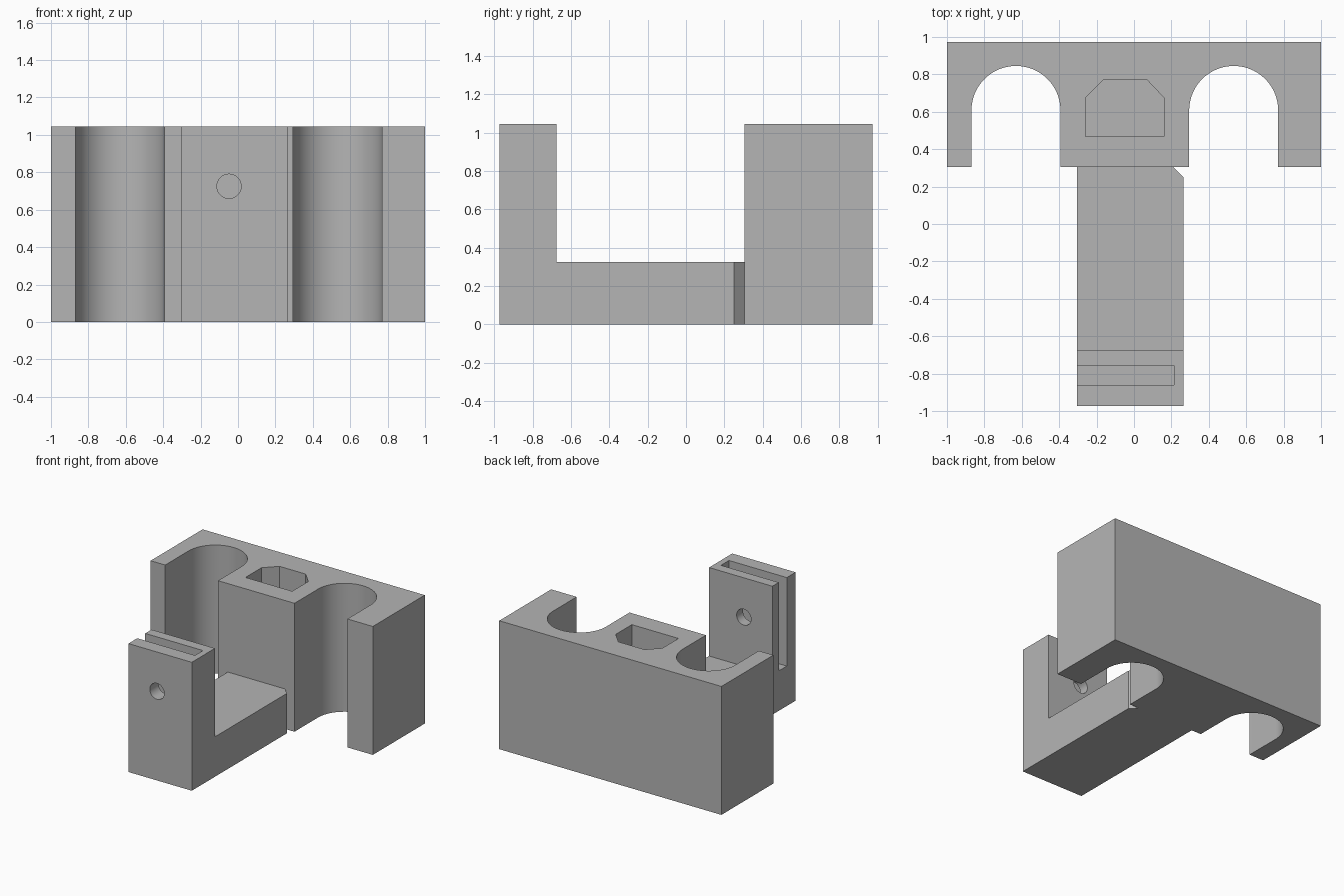
import bpy
import bmesh
from math import pi, cos, sin
from mathutils import Vector

cube = bpy.data.objects.get("Cube")
if cube:
    bpy.data.objects.remove(cube, do_unlink=True)

grey = bpy.data.materials.new("plain grey")
grey.use_nodes = True
colour = (0.46, 0.46, 0.46, 1)
grey.diffuse_color = colour
grey.node_tree.nodes["Principled BSDF"].inputs["Base Color"].default_value = colour

HEIGHT, FLOOR = 1.045, 0.325
FRONT, BACK, BLOCK_FRONT = -0.973, 0.973, 0.305
ARM_LEFT, ARM_RIGHT = 0.265, -0.305


def prism(name, outline, low, high, axis="z"):
    """Extrude a 2D outline along an axis."""
    place = {"x": lambda a, b, h: (h, a, b),
             "y": lambda a, b, h: (a, h, b),
             "z": lambda a, b, h: (a, b, h)}[axis]
    bm = bmesh.new()
    face = bm.faces.new([bm.verts.new(place(a, b, low)) for a, b in outline])
    top = bmesh.ops.extrude_face_region(bm, geom=[face])["geom"]
    shift = Vector(place(0, 0, high - low))
    bmesh.ops.translate(bm, vec=shift,
                        verts=[v for v in top if isinstance(v, bmesh.types.BMVert)])
    bmesh.ops.recalc_face_normals(bm, faces=bm.faces[:])
    mesh = bpy.data.meshes.new(name)
    bm.to_mesh(mesh)
    bm.free()
    mesh.materials.append(grey)
    obj = bpy.data.objects.new(name, mesh)
    bpy.context.collection.objects.link(obj)
    return obj


def combine(target, tool, operation):
    """Apply a boolean and discard the tool."""
    mod = target.modifiers.new(operation, "BOOLEAN")
    mod.operation, mod.solver, mod.object = operation, "EXACT", tool
    bpy.context.view_layer.objects.active = target
    bpy.ops.object.modifier_apply(modifier=mod.name)
    bpy.data.objects.remove(tool, do_unlink=True)


def arc(cx, cy, r, start, end, steps):
    return [(cx + r * cos(start + (end - start) * i / steps),
             cy + r * sin(start + (end - start) * i / steps)) for i in range(steps + 1)]


def rect(a0, b0, a1, b1):
    return [(a0, b0), (a1, b0), (a1, b1), (a0, b1)]


# Back block with two round-ended channels
outline = [(-1, BACK), (-1, BLOCK_FRONT)]
for centre in (-0.631, 0.533):
    r = 0.238
    outline.append((centre - r, BLOCK_FRONT))
    outline += arc(centre, 0.607, r, pi, 0, 40)
    outline.append((centre + r, BLOCK_FRONT))
outline += [(1, BLOCK_FRONT), (1, BACK)]
bracket = prism("bracket_body", outline, 0, HEIGHT)

# Nut pocket in the top of the block
pocket = [(-0.26, 0.468), (0.16, 0.468), (0.16, 0.675),
          (0.07, 0.77), (-0.165, 0.77), (-0.26, 0.675)]
combine(bracket, prism("pocket_cutter", pocket, FLOOR, HEIGHT + 0.1), "DIFFERENCE")

# L-shaped arm with upright front plate
profile = [(FRONT, 0), (0.4, 0), (0.4, FLOOR), (-0.675, FLOOR),
           (-0.675, HEIGHT), (FRONT, HEIGHT)]
arm = prism("arm", profile, ARM_RIGHT, ARM_LEFT, "x")

# Corner relief where the arm meets the block
relief = [(ARM_LEFT, 0.25), (0.4, 0.25), (0.4, 0.5), (0.21, 0.5), (0.21, BLOCK_FRONT)]
combine(arm, prism("relief_cutter", relief, -0.1, FLOOR + 0.1), "DIFFERENCE")

# Side-loading slot and round bolt hole in the upright
combine(arm, prism("slot_cutter", rect(-0.5, -0.86, 0.215, -0.757),
                   FLOOR, HEIGHT + 0.1), "DIFFERENCE")
hole = arc(-0.048, 0.725, 0.065, 0, 2 * pi, 32)[:-1]
combine(arm, prism("hole_cutter", hole, FRONT - 0.1, -0.6, "y"), "DIFFERENCE")

combine(bracket, arm, "UNION")

bpy.ops.object.select_all(action="DESELECT")
bracket.select_set(True)
bpy.context.view_layer.objects.active = bracket
bpy.ops.object.shade_smooth_by_angle(angle=pi / 6)
